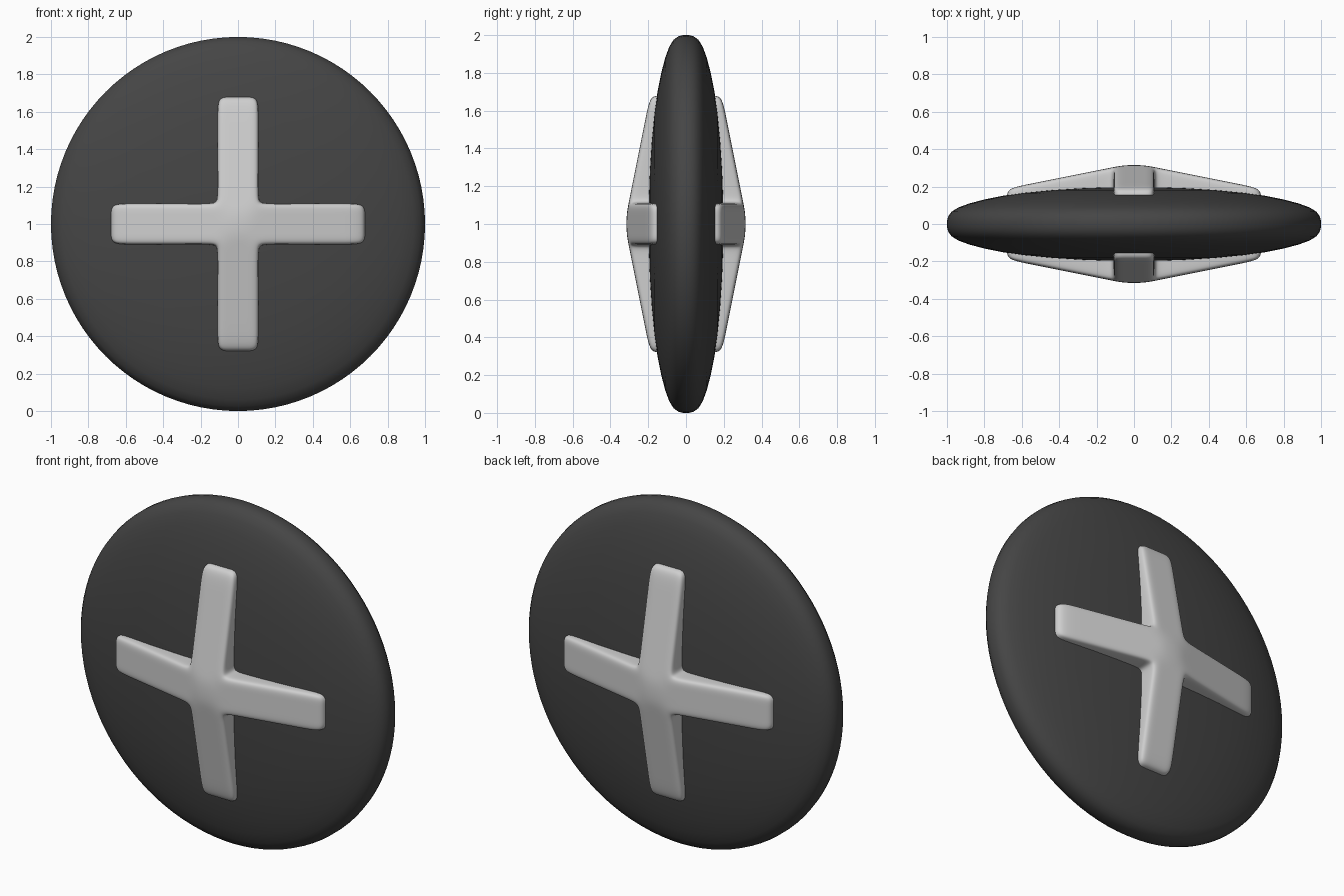
import bpy, bmesh, math

cube = bpy.data.objects.get("Cube")
if cube:
    bpy.data.objects.remove(cube, do_unlink=True)


def material(name, value):
    mat = bpy.data.materials.new(name)
    mat.use_nodes = True
    color = (value, value, value, 1)
    mat.diffuse_color = color
    mat.node_tree.nodes["Principled BSDF"].inputs["Base Color"].default_value = color
    return mat


def make_object(name, bm, mat):
    bmesh.ops.recalc_face_normals(bm, faces=bm.faces)
    for face in bm.faces:
        face.smooth = True
    mesh = bpy.data.meshes.new(name)
    bm.to_mesh(mesh)
    bm.free()
    mesh.materials.append(mat)
    obj = bpy.data.objects.new(name, mesh)
    obj.location.z = 1
    bpy.context.collection.objects.link(obj)
    return obj


# Lens-shaped disc, turned about the y axis
half = [(0, .2), (.15, .197), (.3, .191), (.45, .181), (.6, .166), (.7, .151),
        (.8, .131), (.88, .11), (.94, .088), (.975, .066), (.994, .04), (1, .015)]
profile = half + [(r, -y) for r, y in reversed(half)]
bm = bmesh.new()
verts = [bm.verts.new((r, y, 0)) for r, y in profile]
edges = [bm.edges.new(pair) for pair in zip(verts, verts[1:])]
bmesh.ops.spin(bm, geom=verts + edges, cent=(0, 0, 0), axis=(0, 1, 0),
               angle=math.tau, steps=96)
bmesh.ops.remove_doubles(bm, verts=bm.verts, dist=0.0005)
make_object("disc", bm, material("dark grey", .06))

# Cross passing through the disc, thickest at its centre
positive = [.05, .11, .17, .56, .68]
lines = [-p for p in reversed(positive)] + positive
mid = range(len(lines) - 1)
arm = .11


def inside(i, j):
    if i not in mid or j not in mid:
        return False
    cx, cz = (lines[k] + lines[k + 1] for k in (i, j))
    return min(abs(cx), abs(cz)) < 2 * arm


bm = bmesh.new()
cache = {}


def vert(i, j, layer):
    key = (i, j, layer)
    if key not in cache:
        x, z = lines[i], lines[j]
        h = .326 - .2 * max(abs(x), abs(z))
        y = (-h, .05 - h, h - .05, h)[layer]
        cache[key] = bm.verts.new((x, y, z))
    return cache[key]


for i in mid:
    for j in mid:
        if not inside(i, j):
            continue
        ring = [(i, j), (i + 1, j), (i + 1, j + 1), (i, j + 1)]
        for layer in (0, 3):
            bm.faces.new([vert(*c, layer) for c in ring])
        # Side walls wherever the outline ends
        for k, (di, dj) in enumerate([(0, -1), (1, 0), (0, 1), (-1, 0)]):
            if not inside(i + di, j + dj):
                a, b = ring[k], ring[(k + 1) % 4]
                for layer in range(3):
                    bm.faces.new([vert(*a, layer), vert(*b, layer),
                                  vert(*b, layer + 1), vert(*a, layer + 1)])
cross = make_object("cross", bm, material("light grey", .62))
subdivision = cross.modifiers.new("rounding", "SUBSURF")
subdivision.levels = subdivision.render_levels = 3
